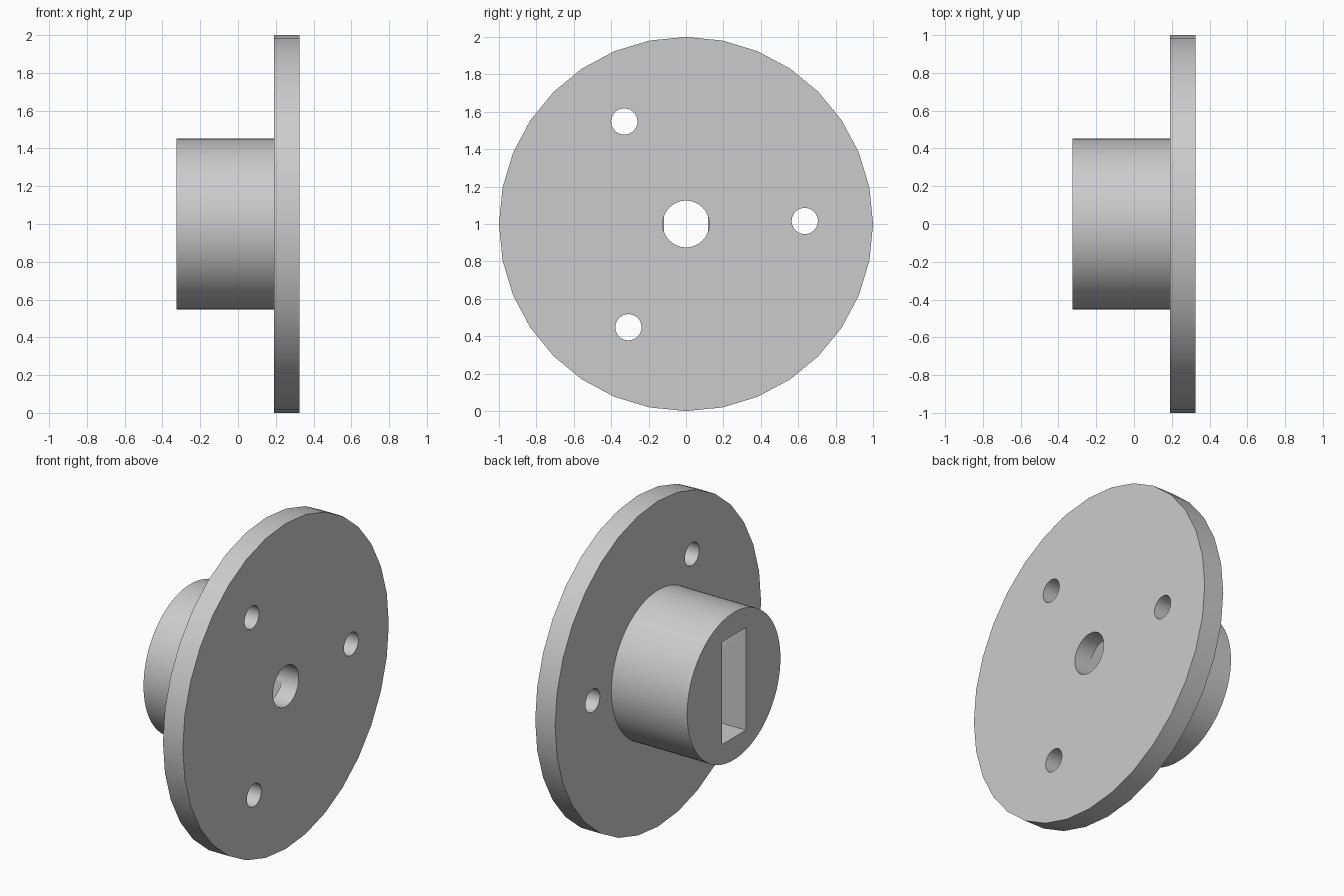
import bpy
import math

old = bpy.data.objects.get("Cube")
if old:
    bpy.data.objects.remove(old, do_unlink=True)

# Main sizes, along the x axis
BOSS_END, DISK_BACK, DISK_FACE = -0.325, 0.19, 0.325
SLOT_FLOOR = 0.215

grey = bpy.data.materials.new("light grey")
grey.use_nodes = True
grey.diffuse_color = (0.6, 0.6, 0.6, 1)
grey.node_tree.nodes["Principled BSDF"].inputs["Base Color"].default_value = (0.6, 0.6, 0.6, 1)


def rod(name, radius, x0, x1, y=0, z=1, sides=64):
    """Cylinder lying along x."""
    bpy.ops.mesh.primitive_cylinder_add(
        vertices=sides, radius=radius, depth=x1 - x0,
        location=((x0 + x1) / 2, y, z), rotation=(0, math.pi / 2, 0))
    ob = bpy.context.object
    ob.name = name
    ob.data.materials.append(grey)
    return ob


def combine(target, tool, operation):
    """Apply a boolean and remove the tool."""
    mod = target.modifiers.new(operation.lower(), 'BOOLEAN')
    mod.operation = operation
    mod.solver = 'EXACT'
    mod.object = tool
    bpy.context.view_layer.objects.active = target
    bpy.ops.object.modifier_apply(modifier=mod.name)
    bpy.data.objects.remove(tool, do_unlink=True)


# Flange disk with the round boss joined behind it
hub = rod("flanged_hub", 1.0, DISK_BACK, DISK_FACE, sides=32)
combine(hub, rod("boss", 0.453, BOSS_END, 0.26, sides=96), 'UNION')

# Rectangular shaft slot, open at the boss end
bpy.ops.mesh.primitive_cube_add(size=1, location=((SLOT_FLOOR - 0.5) / 2, 0, 1))
slot = bpy.context.object
slot.name = "slot_cutter"
slot.scale = (SLOT_FLOOR + 0.5, 0.233, 0.63)
slot.data.materials.append(grey)
combine(hub, slot, 'DIFFERENCE')

# Centre bore from the flange face into the slot
combine(hub, rod("bore_cutter", 0.125, 0.1, 0.5), 'DIFFERENCE')

# Three mounting holes
for y, z in ((0.635, 1.016), (-0.33, 1.548), (-0.308, 0.448)):
    combine(hub, rod("hole_cutter", 0.07, 0, 0.5, y, z, 48), 'DIFFERENCE')

bpy.ops.object.select_all(action='DESELECT')
hub.select_set(True)
bpy.context.view_layer.objects.active = hub
bpy.ops.object.shade_smooth_by_angle(angle=math.radians(30))
